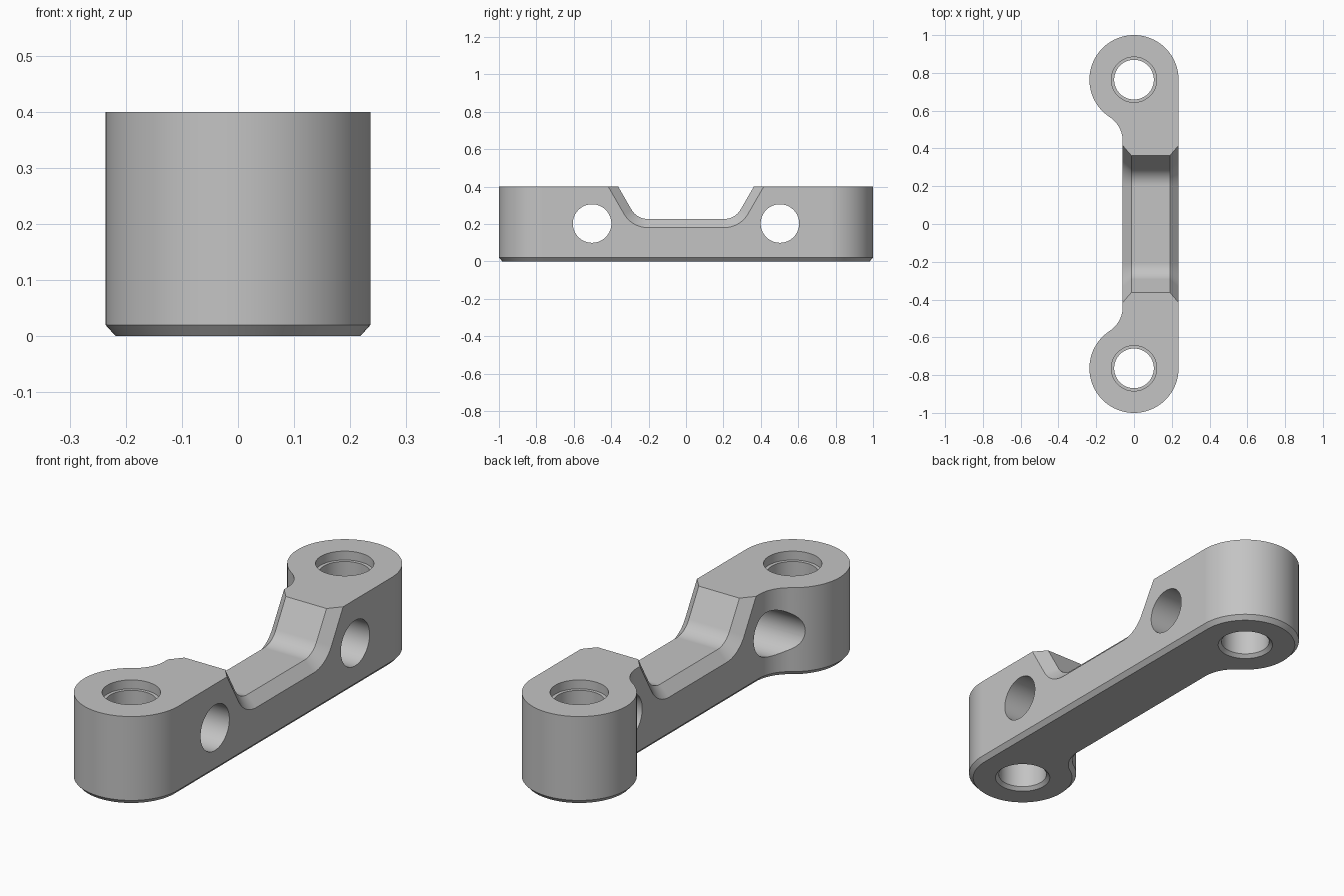
import bpy, bmesh, math

cube = bpy.data.objects.get("Cube")
if cube:
    bpy.data.objects.remove(cube, do_unlink=True)

R, BOSS_Y, INNER_X, HEIGHT = 0.236, 0.764, -0.06, 0.4
FILLET = 0.152


def arc(cx, cy, r, a0, a1, n):
    """Points along an arc, angles in degrees, both ends included."""
    angles = [math.radians(a0 + (a1 - a0) * i / n) for i in range(n + 1)]
    return [(cx + r * math.cos(a), cy + r * math.sin(a)) for a in angles]


def loft(name, rings):
    """Closed solid through a list of rings with equal point counts."""
    bm = bmesh.new()
    loops = [[bm.verts.new(p) for p in ring] for ring in rings]
    n = len(loops[0])
    for a, b in zip(loops, loops[1:]):
        for i in range(n):
            j = (i + 1) % n
            bm.faces.new((a[i], a[j], b[j], b[i]))
    bm.faces.new(loops[0][::-1])
    bm.faces.new(loops[-1])
    bmesh.ops.recalc_face_normals(bm, faces=bm.faces)
    mesh = bpy.data.meshes.new(name)
    bm.to_mesh(mesh)
    bm.free()
    obj = bpy.data.objects.new(name, mesh)
    bpy.context.collection.objects.link(obj)
    return obj


# Bracket outline: two round bosses, straight outer side, filleted inner side
def outline(inset, z):
    fx = INNER_X - FILLET
    fy = BOSS_Y - math.sqrt((R + FILLET) ** 2 - fx ** 2)
    touch = math.degrees(math.atan2(fy - BOSS_Y, fx)) % 360
    half = arc(0, BOSS_Y, R - inset, 0, touch, 72)
    half += arc(fx, fy, FILLET + inset, touch - 180, 0, 20)[1:]
    points = half + [(x, -y) for x, y in reversed(half)]
    return [(x, y, z) for x, y in points]


# Trough across the middle, widened near the sides to chamfer its edges
def trough(x, grow):
    half = arc(0.205, 0.327, 0.1 + grow, -90, -30, 14)
    y, z = half[-1]
    top = HEIGHT + 0.05
    half.append((y + (top - z) / math.tan(math.radians(60)), top))
    points = [(-y, z) for y, z in reversed(half)] + half
    return [(x, y, z) for y, z in points]


bracket = loft("bracket", [outline(0.018, 0), outline(0, 0.02), outline(0, HEIGHT)])

C, OUT = 0.046, 0.01
cutters = [loft("trough_cutter", [
    trough(INNER_X - OUT, C + OUT), trough(INNER_X + C, 0),
    trough(R - C, 0), trough(R + OUT, C + OUT)])]

for side in (-1, 1):
    # Bolt bore: chamfered below, counterbored above
    steps = [(0.13, -0.01), (0.105, 0.015), (0.105, 0.36), (0.12, 0.36), (0.12, 0.45)]
    cutters.append(loft("bore_cutter", [
        [(x, y, z) for x, y in arc(0, side * BOSS_Y, r, 0, 360, 64)[:-1]]
        for r, z in steps]))
    # Cross hole through the side
    cutters.append(loft("cross_hole_cutter", [
        [(x, y, z) for y, z in arc(side * 0.502, 0.2025, 0.103, 0, 360, 64)[:-1]]
        for x in (-0.4, 0.4)]))

# Cut the openings
bpy.ops.object.select_all(action="DESELECT")
bpy.context.view_layer.objects.active = bracket
bracket.select_set(True)
for cutter in cutters:
    cutter.hide_render = True
    mod = bracket.modifiers.new(cutter.name, "BOOLEAN")
    mod.operation, mod.solver, mod.object = "DIFFERENCE", "EXACT", cutter
    bpy.ops.object.modifier_apply(modifier=mod.name)
    bpy.data.objects.remove(cutter, do_unlink=True)

# Plain grey metal
grey = bpy.data.materials.new("plain_grey")
grey.use_nodes = True
colour = (0.55, 0.55, 0.55, 1)
grey.diffuse_color = colour
grey.node_tree.nodes["Principled BSDF"].inputs["Base Color"].default_value = colour
bracket.data.materials.clear()
bracket.data.materials.append(grey)

# Smooth curved walls, crisp edges, flat planes
bpy.ops.object.shade_smooth_by_angle(angle=math.radians(25))
weighted = bracket.modifiers.new("flat_planes", "WEIGHTED_NORMAL")
weighted.keep_sharp = True
